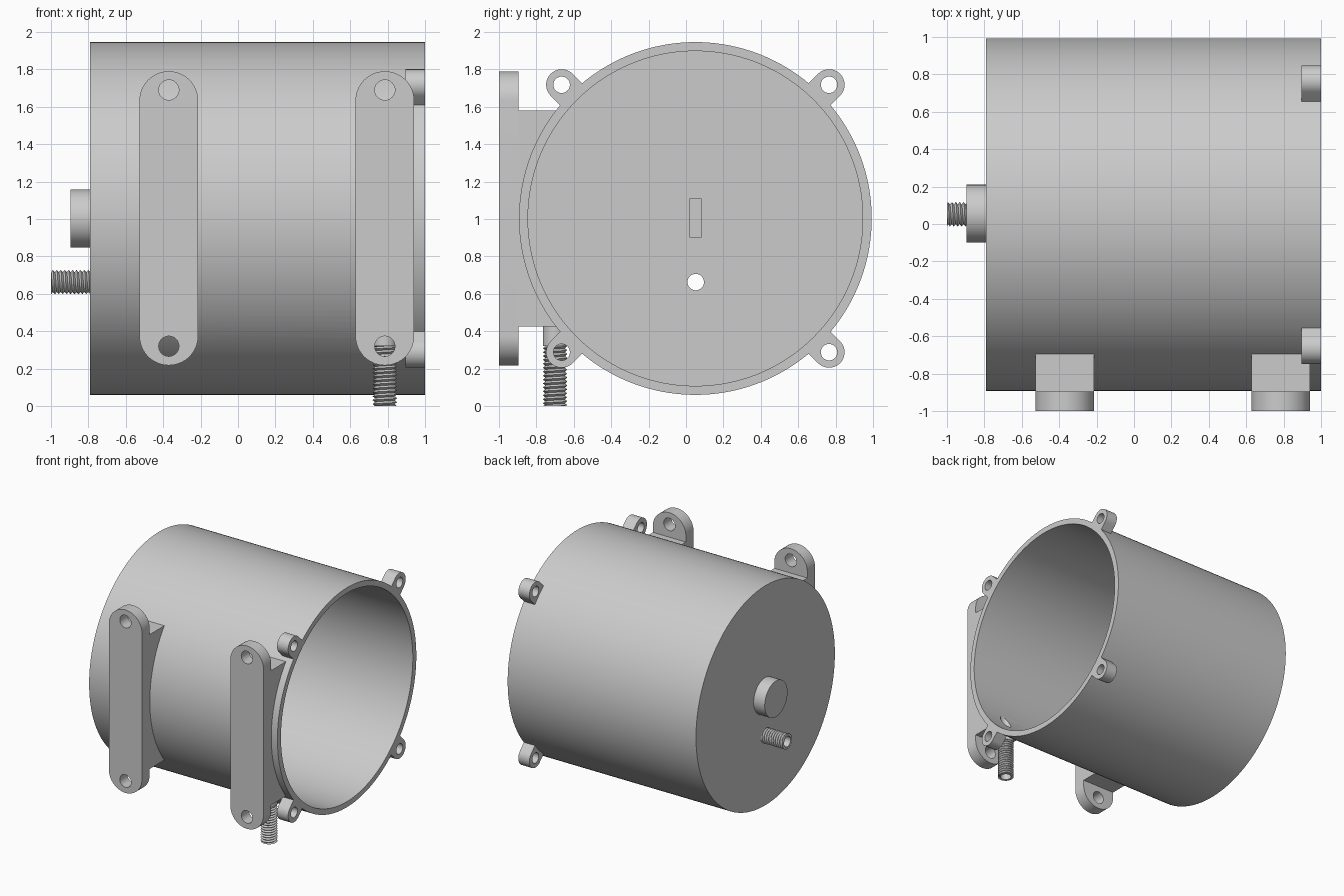
import bpy, bmesh
from math import pi, sin, cos, radians
from mathutils import Matrix, Vector

if "Cube" in bpy.data.objects:
    bpy.data.objects.remove(bpy.data.objects["Cube"])

grey = bpy.data.materials.new("plain_grey")
grey.use_nodes = True
colour = (0.6, 0.6, 0.6, 1)
grey.diffuse_color = colour
grey.node_tree.nodes["Principled BSDF"].inputs["Base Color"].default_value = colour

CY, CZ = 0.05, 1.003            # axis of the drum
R_OUT, R_IN = 0.943, 0.895
AXIS = {"X": Matrix.Rotation(pi / 2, 4, "Y"), "Y": Matrix.Rotation(pi / 2, 4, "X"),
        "Z": Matrix.Identity(4)}


def finish(name, bm):
    bmesh.ops.recalc_face_normals(bm, faces=bm.faces)
    mesh = bpy.data.meshes.new(name)
    bm.to_mesh(mesh)
    bm.free()
    mesh.materials.append(grey)
    obj = bpy.data.objects.new(name, mesh)
    bpy.context.collection.objects.link(obj)
    return obj


def cylinder(name, axis, centre, radius, length, sides=48):
    bm = bmesh.new()
    bmesh.ops.create_cone(bm, cap_ends=True, segments=sides, radius1=radius, radius2=radius,
                          depth=length, matrix=Matrix.Translation(centre) @ AXIS[axis])
    return finish(name, bm)


def box(name, low, high):
    low, high = Vector(low), Vector(high)
    bm = bmesh.new()
    bmesh.ops.create_cube(bm, size=1, matrix=Matrix.Translation((low + high) / 2)
                          @ Matrix.Diagonal((*(high - low), 1)))
    return finish(name, bm)


def prism(name, points, step):
    bm = bmesh.new()
    face = bm.faces.new([bm.verts.new(p) for p in points])
    new = bmesh.ops.extrude_face_region(bm, geom=[face])["geom"]
    bmesh.ops.translate(bm, vec=step, verts=[v for v in new if isinstance(v, bmesh.types.BMVert)])
    return finish(name, bm)


def activate(obj):
    bpy.ops.object.select_all(action="DESELECT")
    obj.select_set(True)
    bpy.context.view_layer.objects.active = obj


def combine(target, tool, operation="DIFFERENCE"):
    mod = target.modifiers.new("combine", "BOOLEAN")
    mod.operation, mod.object, mod.solver = operation, tool, "EXACT"
    activate(target)
    bpy.ops.object.modifier_apply(modifier=mod.name)
    bpy.data.objects.remove(tool)


def smooth(obj):
    activate(obj)
    bpy.ops.object.shade_smooth_by_angle(angle=radians(30))


def threaded_tube(name, length, place, crest=0.065, root=0.053, bore=0.044, pitch=0.021, sides=32):
    """Hollow tube with a helical outer thread, clipped flat at both ends."""
    bm = bmesh.new()
    rows = []
    for k in range(-2, int(2 * length / pitch) + 3):
        r = root if k % 2 else crest
        row = []
        for j in range(sides + 1):
            a = 2 * pi * j / sides
            h = min(max(pitch * (k / 2 + j / sides), 0), length)
            row.append(bm.verts.new((r * cos(a), r * sin(a), h)))
        rows.append(row)
    for low, high in zip(rows, rows[1:]):
        for j in range(sides):
            bm.faces.new((low[j], low[j + 1], high[j + 1], high[j]))
    # end rings and bore
    rings = [[bm.verts.new((r * cos(2 * pi * j / sides), r * sin(2 * pi * j / sides), h))
              for j in range(sides)]
             for r, h in ((root, 0), (bore, 0), (bore, length), (root, length))]
    for one, two in zip(rings, rings[1:]):
        for j in range(sides):
            n = (j + 1) % sides
            bm.faces.new((one[j], one[n], two[n], two[j]))
    bmesh.ops.remove_doubles(bm, verts=bm.verts, dist=0.00005)
    bmesh.ops.dissolve_degenerate(bm, edges=bm.edges, dist=0.00005)
    bmesh.ops.transform(bm, matrix=place, verts=bm.verts)
    smooth(finish(name, bm))


# Drum shell, open towards +x, with four screw lugs on the rim
shell = cylinder("drum_shell", "X", (0.105, CY, CZ), R_OUT, 1.79, 160)
LUG_DIST, LUG_R = 1.011, 0.083
for i in range(4):
    turn = pi / 4 + i * pi / 2
    outline = [(0.92, LUG_R), (0.92, -LUG_R)]
    outline += [(LUG_DIST + LUG_R * cos(a), LUG_R * sin(a))
                for a in (pi * (s / 20 - 0.5) for s in range(21))]
    points = [(0.895, CY + u * cos(turn) - v * sin(turn), CZ + u * sin(turn) + v * cos(turn))
              for u, v in outline]
    combine(shell, prism("lug", points, (0.105, 0, 0)), "UNION")

# Outside knob and plain collar of the drain
combine(shell, cylinder("knob", "X", (-0.83, 0.055, CZ), 0.155, 0.13, 64), "UNION")
DX, DY = 0.785, -0.70
combine(shell, cylinder("collar", "Z", (DX, DY, 0.42), 0.065, 0.2), "UNION")

# Hollow, lug holes, shaft slot, outlet and drain bore
combine(shell, cylinder("hollow", "X", (0.26, CY, CZ), R_IN, 2, 160))
for i in range(4):
    turn = pi / 4 + i * pi / 2
    hole = (0.95, CY + LUG_DIST * cos(turn), CZ + LUG_DIST * sin(turn))
    combine(shell, cylinder("hole", "X", hole, 0.044, 0.2, 32))
combine(shell, box("slot", (-0.85, 0.022, 0.9), (-0.6, 0.08, 1.11)))
combine(shell, cylinder("outlet", "X", (-0.77, 0.052, 0.663), 0.044, 0.2, 32))
combine(shell, cylinder("bore", "Z", (DX, DY, 0.46), 0.044, 0.34, 32))
smooth(shell)

# Mounting brackets: rounded bar with a saddle block against the drum
HALF, TOP, BOTTOM = 0.157, 1.633, 0.375
for name, x in (("right_bracket", -0.37), ("left_bracket", DX)):
    arc = [pi * s / 32 for s in range(33)]
    points = [(x + HALF * cos(a), -1, TOP + HALF * sin(a)) for a in arc]
    points += [(x - HALF * cos(a), -1, BOTTOM - HALF * sin(a)) for a in arc]
    bar = prism(name, points, (0, 0.105, 0))
    block = box("saddle", (x - HALF, -0.91, 0.425), (x + HALF, -0.5, 1.58))
    combine(bar, block, "UNION")
    combine(bar, cylinder("saddle_cut", "X", (0, CY, CZ), 0.935, 4, 160))
    for z in (0.32, 1.69):
        combine(bar, cylinder("hole", "Y", (x, -0.95, z), 0.054, 0.3, 32))
    if x == DX:
        combine(bar, cylinder("bore", "Z", (DX, DY, 0.46), 0.044, 0.34, 32))
    smooth(bar)

# Threaded spouts
threaded_tube("drain_spout", 0.325, Matrix.Translation((DX, DY, 0)))
threaded_tube("outlet_spout", 0.212, Matrix.Translation((-1, 0.052, 0.663)) @ AXIS["X"])
